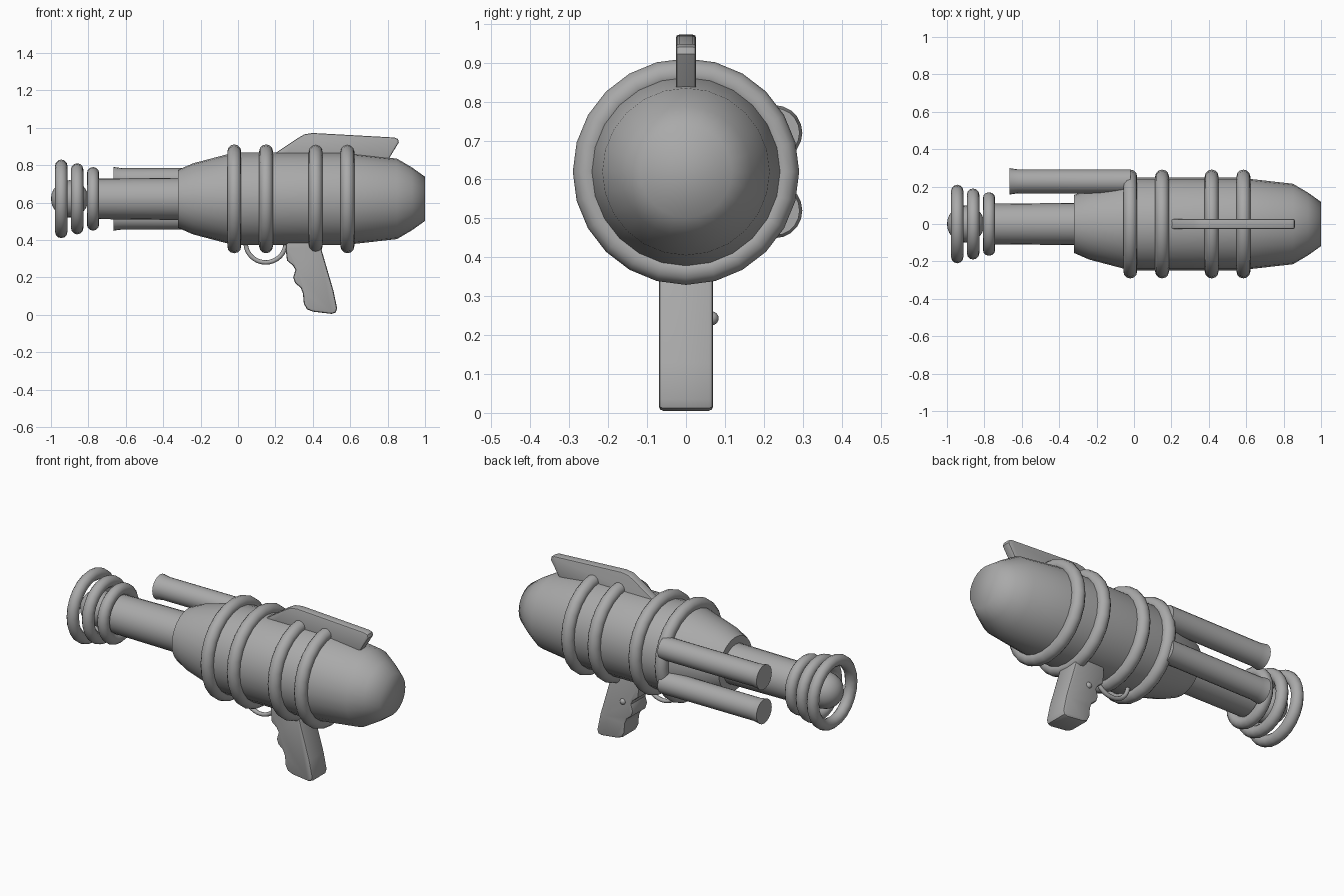
import bpy, bmesh, math
from mathutils import Matrix, Vector

cube = bpy.data.objects.get("Cube")
if cube:
    bpy.data.objects.remove(cube, do_unlink=True)

AXIS = 0.62  # height of the barrel axis

grey = bpy.data.materials.new("plain_grey")
grey.use_nodes = True
COLOUR = (0.4, 0.4, 0.4, 1)
grey.diffuse_color = COLOUR
grey.node_tree.nodes["Principled BSDF"].inputs["Base Color"].default_value = COLOUR


def finish(obj, angle):
    obj.data.materials.append(grey)
    bpy.ops.object.select_all(action='DESELECT')
    obj.select_set(True)
    bpy.context.view_layer.objects.active = obj
    bpy.ops.object.shade_smooth_by_angle(angle=math.radians(angle))
    return obj


def from_bmesh(name, bm, angle=35):
    bmesh.ops.recalc_face_normals(bm, faces=bm.faces)
    mesh = bpy.data.meshes.new(name)
    bm.to_mesh(mesh)
    bm.free()
    obj = bpy.data.objects.new(name, mesh)
    bpy.context.collection.objects.link(obj)
    return finish(obj, angle)


def lathe(name, profile, y=0, z=AXIS, sides=24, angle=35):
    """Turn (x, radius) points around a line along x and cap both ends."""
    bm = bmesh.new()
    loops = []
    for x, r in profile:
        turns = [2 * math.pi * i / sides for i in range(sides)]
        loops.append([bm.verts.new((x, y + r * math.cos(a), z + r * math.sin(a))) for a in turns])
    for a, b in zip(loops, loops[1:]):
        for i in range(sides):
            j = (i + 1) % sides
            bm.faces.new((a[i], a[j], b[j], b[i]))
    bm.faces.new(loops[0])
    bm.faces.new(loops[-1])
    return from_bmesh(name, bm, angle)


def ring(name, x, outer, tube):
    bpy.ops.mesh.primitive_torus_add(
        location=(x, 0, AXIS), rotation=(0, math.pi / 2, 0), major_segments=24,
        minor_segments=12, major_radius=outer - tube, minor_radius=tube)
    obj = bpy.context.object
    obj.name = name
    finish(obj, 60)


def plate(name, outline, half, bevel):
    """Extrude an (x, z) outline across y and round its rim."""
    bm = bmesh.new()
    face = bm.faces.new([bm.verts.new((x, -half, z)) for x, z in outline])
    out = bmesh.ops.extrude_face_region(bm, geom=[face])
    moved = [v for v in out["geom"] if isinstance(v, bmesh.types.BMVert)]
    bmesh.ops.translate(bm, verts=moved, vec=(0, 2 * half, 0))
    rim = [e for e in bm.edges if abs(e.verts[0].co.y - e.verts[1].co.y) < half]
    bmesh.ops.bevel(bm, geom=rim, offset=bevel, segments=2, profile=0.5, affect='EDGES')
    return from_bmesh(name, bm, 40)


# Main body with its blunt rounded tail
lathe("body", [(-0.32, 0.155), (-0.24, 0.19), (-0.05, 0.24), (0.0, 0.248), (0.58, 0.248),
               (0.63, 0.24), (0.85, 0.215), (0.93, 0.168), (1.0, 0.118)], angle=60)

# Barrel and the ball at its muzzle
lathe("barrel", [(-0.79, 0.108), (-0.3, 0.113)])
bpy.ops.mesh.primitive_uv_sphere_add(segments=24, ring_count=12, radius=0.1,
                                     location=(-0.9, 0, AXIS), rotation=(0, math.pi / 2, 0))
bpy.context.object.name = "muzzle_ball"
finish(bpy.context.object, 60)

# Rings around the muzzle and the body
for i, (x, outer) in enumerate([(-0.945, 0.21), (-0.86, 0.19), (-0.775, 0.17)]):
    ring(f"muzzle_ring_{i + 1}", x, outer, 0.033)
for i, x in enumerate([-0.02, 0.15, 0.415, 0.585]):
    ring(f"body_ring_{i + 1}", x, 0.291, 0.037)

# Pair of flared side tubes
for name, dz in (("upper_side_tube", 0.1), ("lower_side_tube", -0.1)):
    lathe(name, [(-0.665, 0.071), (-0.65, 0.068), (-0.62, 0.064), (-0.02, 0.064)],
          y=0.228, z=AXIS + dz, sides=20)

# Top fin
plate("top_fin", [(0.17, 0.84), (0.2, 0.865), (0.32, 0.945), (0.355, 0.965), (0.4, 0.972),
                  (0.835, 0.948), (0.855, 0.94), (0.86, 0.922), (0.81, 0.84), (0.78, 0.8),
                  (0.2, 0.8)], 0.026, 0.008)

# Grip with finger grooves
plate("grip", [(0.26, 0.42), (0.255, 0.35), (0.262, 0.29), (0.295, 0.262), (0.307, 0.24),
               (0.295, 0.2), (0.305, 0.17), (0.335, 0.145), (0.347, 0.115), (0.352, 0.06),
               (0.368, 0.03), (0.4, 0.017), (0.5, 0.005), (0.523, 0.012), (0.53, 0.035),
               (0.51, 0.13), (0.44, 0.37), (0.42, 0.42)], 0.07, 0.012)

# Button on the left side of the grip
bpy.ops.mesh.primitive_uv_sphere_add(segments=12, ring_count=8, radius=0.018,
                                     location=(0.36, 0.066, 0.243))
bpy.context.object.name = "grip_button"
finish(bpy.context.object, 60)

# Trigger guard loop
path = bpy.data.curves.new("trigger_guard", 'CURVE')
path.dimensions = '3D'
path.bevel_depth = 0.012
path.bevel_resolution = 2
spline = path.splines.new('POLY')
spline.points.add(16)
for i, p in enumerate(spline.points):
    a = math.pi * (1 + i / 16)
    p.co = (0.148 + 0.107 * math.cos(a), 0, 0.385 + 0.105 * math.sin(a), 1)
path.materials.append(grey)
bpy.context.collection.objects.link(bpy.data.objects.new("trigger_guard", path))
